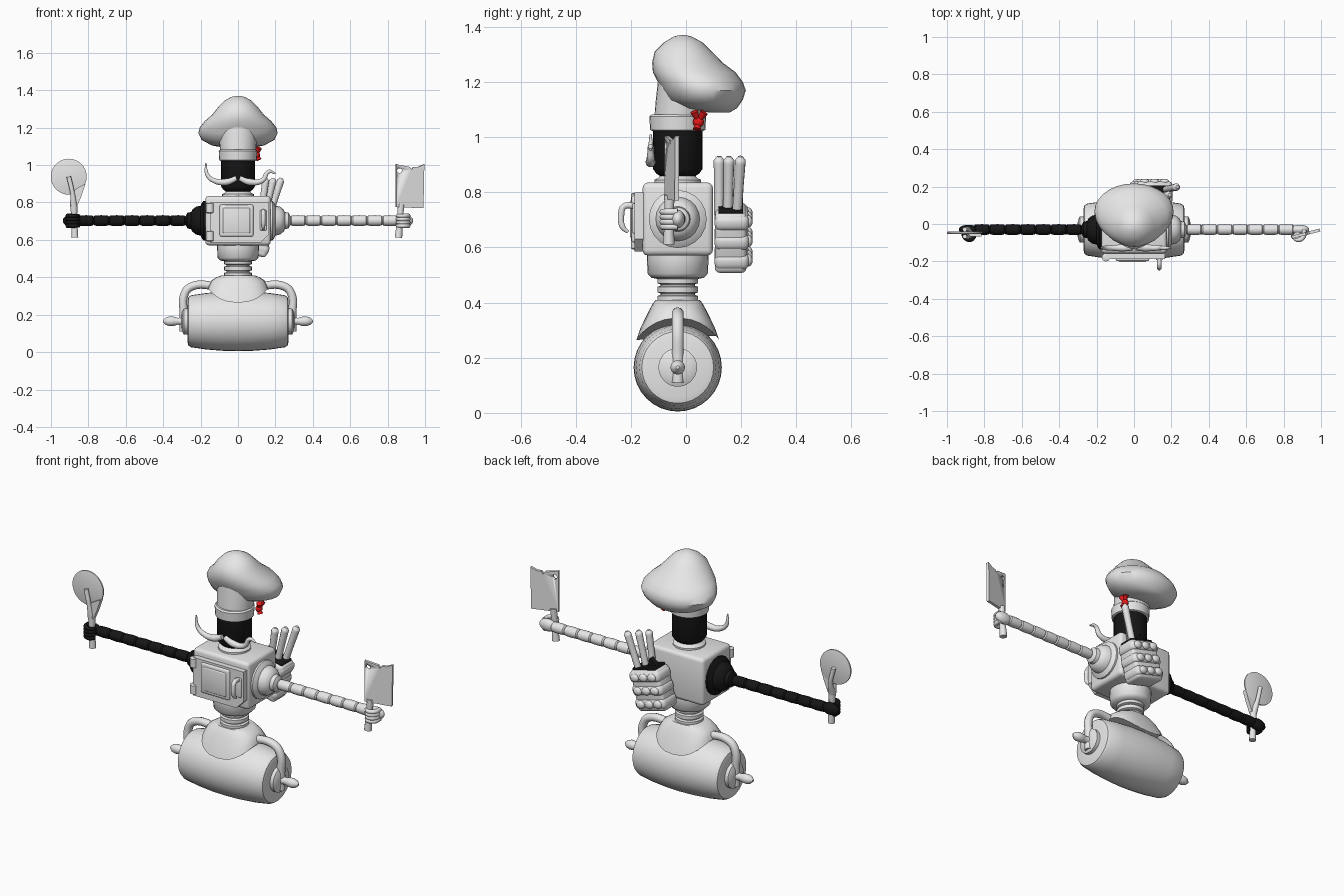
import bpy, bmesh, math
from mathutils import Matrix, Vector

default_cube = bpy.data.objects.get("Cube")
if default_cube:
    bpy.data.objects.remove(default_cube, do_unlink=True)


def make_material(name, colour):
    material = bpy.data.materials.new(name)
    material.use_nodes = True
    material.diffuse_color = colour
    material.node_tree.nodes["Principled BSDF"].inputs["Base Color"].default_value = colour
    return material


GREY = make_material("light grey", (.8, .8, .8, 1))
BLACK = make_material("black", (.008, .008, .008, 1))
RED = make_material("red", (.8, .01, .01, 1))
TURN_X = Matrix.Rotation(math.pi / 2, 4, 'Y')
MID_Y = -.03


def finish(name, bm, material, matrix=Matrix(), smooth=40):
    """Turn a bmesh into a shaded, coloured object."""
    bmesh.ops.transform(bm, matrix=matrix, verts=bm.verts)
    bmesh.ops.recalc_face_normals(bm, faces=bm.faces)
    mesh = bpy.data.meshes.new(name)
    bm.to_mesh(mesh)
    bm.free()
    mesh.materials.append(material)
    obj = bpy.data.objects.new(name, mesh)
    bpy.context.collection.objects.link(obj)
    bpy.ops.object.select_all(action='DESELECT')
    bpy.context.view_layer.objects.active = obj
    obj.select_set(True)
    bpy.ops.object.shade_smooth_by_angle(angle=math.radians(smooth))
    return obj


def loft(name, rings, material=GREY, matrix=Matrix(), sides=28, power=1, lift=None):
    """Skin stacked rings given as (height, centre y, half x, half y)."""
    bm = bmesh.new()
    loops = []
    for index, (z, cy, hx, hy) in enumerate(rings):
        loop = []
        for i in range(sides):
            angle = math.tau * i / sides
            c, s = math.cos(angle), math.sin(angle)
            x = hx * math.copysign(abs(c) ** power, c)
            y = hy * math.copysign(abs(s) ** power, s)
            height = z + (lift(index, y) if lift else 0)
            loop.append(bm.verts.new((x, cy + y, height)))
        loops.append(loop)
    for low, high in zip(loops, loops[1:]):
        for i in range(sides):
            j = (i + 1) % sides
            bm.faces.new((low[i], low[j], high[j], high[i]))
    bm.faces.new(loops[0])
    bm.faces.new(loops[-1])
    return finish(name, bm, material, matrix)


def lathe(name, profile, origin, material=GREY, turn=Matrix(), sides=28):
    """Revolve (height, radius) pairs."""
    rings = [(h, 0, r, r) for h, r in profile]
    return loft(name, rings, material, Matrix.Translation(origin) @ turn, sides)


def box(name, centre, size, bevel=.01, material=GREY, turn=Matrix()):
    bm = bmesh.new()
    bmesh.ops.create_cube(bm, size=1)
    bmesh.ops.scale(bm, vec=size, verts=bm.verts)
    bmesh.ops.bevel(bm, geom=bm.edges[:], offset=bevel, segments=3, profile=.5, affect='EDGES')
    return finish(name, bm, material, Matrix.Translation(centre) @ turn)


def ball(name, centre, size, material=GREY, turn=Matrix()):
    bm = bmesh.new()
    bmesh.ops.create_uvsphere(bm, u_segments=20, v_segments=12, radius=1)
    bmesh.ops.scale(bm, vec=size, verts=bm.verts)
    return finish(name, bm, material, Matrix.Translation(centre) @ turn)


def tube(name, points, radii, material=GREY):
    """Sweep a round section along a smooth path, tapering by radii."""
    curve = bpy.data.curves.new(name, 'CURVE')
    curve.dimensions = '3D'
    curve.bevel_depth = 1
    curve.bevel_resolution = 3
    curve.use_fill_caps = True
    spline = curve.splines.new('BEZIER')
    spline.bezier_points.add(len(points) - 1)
    for knot, co, radius in zip(spline.bezier_points, points, radii):
        knot.co, knot.radius = co, radius
        knot.handle_left_type = knot.handle_right_type = 'AUTO'
    spline.resolution_u = 8
    source = bpy.data.objects.new(name, curve)
    bm = bmesh.new()
    bm.from_mesh(source.to_mesh())
    source.to_mesh_clear()
    bpy.data.objects.remove(source)
    return finish(name, bm, material)


def plate(name, outline, thickness, matrix, material=GREY):
    """Extrude an x-z outline along y."""
    bm = bmesh.new()
    face = bm.faces.new([bm.verts.new((x, -thickness / 2, z)) for x, z in outline])
    extruded = bmesh.ops.extrude_face_region(bm, geom=[face])["geom"]
    moved = [v for v in extruded if isinstance(v, bmesh.types.BMVert)]
    bmesh.ops.translate(bm, vec=(0, thickness, 0), verts=moved)
    return finish(name, bm, material, matrix, 30)


# Rolling pin wheel with hubs, end grips and fork
half = [(.27, .11), (.265, .13), (.25, .139), (.17, .151), (.08, .158)]
barrel = [(-x, r) for x, r in half] + [(0, .16)] + half[::-1]
lathe("roller", barrel, (0, MID_Y, .165), GREY, TURN_X, 32)
grip = [(.26, .07), (.29, .07), (.3, .05), (.302, .022), (.32, .018), (.34, .024),
        (.365, .026), (.385, .02), (.4, .006)]
for side, label in ((1, "left"), (-1, "right")):
    turn = Matrix.Rotation(side * math.pi / 2, 4, 'Y')
    lathe(label + "_roller_grip", grip, (0, MID_Y, .165), GREY, turn)
    path = [(.29, .11), (.29, .2), (.286, .31), (.25, .35), (.1, .352)]
    tube(label + "_fork", [(side * x, MID_Y, z) for x, z in path], [.022] * len(path))

# Saddle arching over the roller
arch = lambda i, y: (1, .85, .45, .12, 0)[i] * (math.sqrt(.18 ** 2 - y * y) - .18)
loft("saddle", [(.345, MID_Y, .16, .15), (.36, MID_Y, .155, .135), (.385, MID_Y, .14, .105),
                (.4, MID_Y, .115, .09), (.41, MID_Y, .09, .08)], power=.75, lift=arch)

# Ribbed waist and hip cup
ribs = []
for i in range(3):
    z = .4 + i * .033
    ribs += [(z, .062), (z + .004, .074), (z + .024, .074), (z + .028, .062)]
lathe("waist", ribs, (0, MID_Y, 0))
lathe("hip_cup", [(.485, .07), (.49, .095), (.505, .109), (.56, .112), (.6, .112)],
      (0, MID_Y, 0))

# Oven body and door
box("body", (0, MID_Y, .703), (.35, .255, .265), .02)
door = [(-.15, .585), (.12, .585), (.165, .63), (.165, .8), (-.15, .8)]
plate("door", door, .035, Matrix.Translation((0, -.17, 0)))
box("door_window_frame", (-.008, -.188, .703), (.18, .02, .17), .009)
box("door_window", (-.008, -.196, .703), (.145, .014, .135), .006)
tube("door_handle", [(.135, -.18, .75), (.135, -.225, .748), (.135, -.235, .72),
                     (.135, -.23, .675), (.135, -.21, .655)], [.012, .012, .012, .011, .006])
box("handle_plate", (.135, -.187, .705), (.035, .014, .11), .006)
for label, z in (("lower", .62), ("upper", .77)):
    lathe(label + "_hinge", [(-.028, .012), (-.024, .022), (.024, .022), (.028, .012)],
          (-.15, -.178, z), sides=16)

# Segmented arms with gripping hands
shoulder = [(.165, .105), (.185, .105), (.195, .092), (.2, .08), (.225, .074), (.245, .058),
            (.25, .046), (.27, .042), (.28, .024)]
for i in range(7):
    start = .28 + i * .082
    shoulder += [(start, .021), (start + .006, .027), (start + .04, .029),
                 (start + .076, .027), (start + .082, .021)]
for side, label, material in ((1, "left", GREY), (-1, "right", BLACK)):
    turn = Matrix.Rotation(side * math.pi / 2, 4, 'Y')
    lathe(label + "_arm", shoulder, (0, MID_Y, .703), material, turn, 20)
    ball(label + "_palm", (side * .885, MID_Y, .703), (.052, .026, .034), material)
    for i in range(4):
        z = .675 + i * .018
        finger = [(.91, -.03), (.905, -.07), (.875, -.085), (.848, -.065)]
        tube(label + "_finger", [(side * x, y, z) for x, y in finger],
             [.012, .012, .011, .008], material)

# Pizza cutter in the right hand
tool_y = -.055
tube("cutter_handle", [(-.872, tool_y, .612), (-.875, tool_y, .7), (-.878, tool_y, .79)],
     [.019, .016, .02])
lathe("cutter_disc", [(-.006, .09), (-.004, .096), (.004, .096), (.006, .09)],
      (-.905, tool_y + .008, .938), GREY, Matrix.Rotation(math.pi / 2, 4, 'X'), 32)
for y in (-.012, .026):
    tube("cutter_fork", [(-.878, tool_y, .78), (-.885, tool_y + y, .85),
                         (-.905, tool_y + y, .938)], [.02, .012, .012])
guard = [(-.895, .78), (-.86, .78), (-.835, .84), (-.815, .9), (-.845, .885), (-.885, .86)]
plate("cutter_guard", guard, .024, Matrix.Translation((0, tool_y, 0)))

# Cleaver in the left hand
tube("cleaver_handle", [(.858, -.062, .612), (.865, -.062, .7), (.872, -.06, .79)],
     [.021, .016, .019])
blade = [(-.075, -.115), (.075, -.12), (.08, .115), (.045, .1), (.02, .1), (.01, .085),
         (0, .1), (-.075, .115)]
place = Matrix.Translation((.917, -.052, .89)) @ Matrix.Rotation(.25, 4, 'Z')
cleaver = plate("cleaver_blade", blade, .016, place)
cutter = lathe("hole_cutter", [(-.05, .013), (.05, .013)], place @ Vector((-.055, 0, .08)),
               GREY, Matrix.Rotation(math.pi / 2, 4, 'X'), 14)
cutter.hide_render = True
cutter.hide_set(True)
hole = cleaver.modifiers.new("hole", 'BOOLEAN')
hole.operation, hole.object = 'DIFFERENCE', cutter

# Head and moustache
lathe("neck", [(.82, .085), (.845, .085), (.852, .07), (.88, .05)], (0, MID_Y, 0))
lathe("head", [(.85, .05), (.868, .078), (.885, .09), (1.04, .09)], (0, MID_Y, 0), BLACK)
front = -.128
tips = {"right": [(-.165, .95), (-.172, 1.01)], "left": [(.165, .965), (.2, .955)]}
for side, label in ((1, "left"), (-1, "right")):
    path = [(side * .008, .93), (side * .06, .91), (side * .13, .918)] + tips[label]
    tube(label + "_moustache", [(x, front, z) for x, z in path], [.014, .019, .014, .011, .004])

# Chef hat with a sagging crown
lathe("hat_band", [(1.022, .09), (1.026, .1), (1.075, .103), (1.082, .095)], (0, MID_Y, 0))
loft("hat_column", [(1.07, -.025, .095, .09), (1.13, -.015, .1, .095), (1.22, 0, .11, .1)])
loft("hat_crown", [(1.09, .12, .06, .04), (1.105, .085, .14, .1), (1.135, .068, .195, .138),
                   (1.17, .065, .212, .152), (1.2, .052, .206, .154), (1.235, .03, .178, .15),
                   (1.27, .005, .138, .128), (1.31, -.01, .106, .104), (1.345, -.01, .072, .068),
                   (1.365, -.012, .035, .032), (1.37, -.012, .01, .01)])

# Red knot on the hat band
ball("knot", (.1, .045, 1.055), (.018, .02, .02), RED)
for y, z in ((.03, 1.092), (.066, 1.09), (.04, 1.028)):
    tube("knot_tail", [(.1, .045, 1.055), (.112, y, z)], [.006, .015], RED)

# Knife pouch on the back, leaning to the left
lean = Matrix.Rotation(.26, 4, 'Y')
pouch = Vector((.09, .162, .635))
box("pouch", pouch, (.18, .115, .225), .018, GREY, lean)
for i in range(3):
    row = pouch + lean @ Vector((0, .004, -.07 + i * .073))
    box("pouch_band", row, (.194, .125, .058), .022, GREY, lean)
    for x in (-.055, 0, .055):
        ball("pouch_loop", row + lean @ Vector((x, .06, 0)), (.026, .016, .022), GREY, lean)
box("pouch_opening", pouch + lean @ Vector((0, 0, .113)), (.15, .09, .02), .004, BLACK, lean)
peak = [(-.08, .1), (.01, .1), (-.03, .165)]
plate("dark_blade", peak, .03, Matrix.Translation(pouch) @ lean, BLACK)
for base, top in (((.12, .12), (.15, .12)), ((.14, .152), (.19, .156)), ((.165, .185), (.232, .198))):
    start, end = Vector((*base, .72)), Vector((*top, .93))
    tube("knife_handle", [start, start.lerp(end, .5), start.lerp(end, .93), end],
         [.018, .018, .02, .009])
